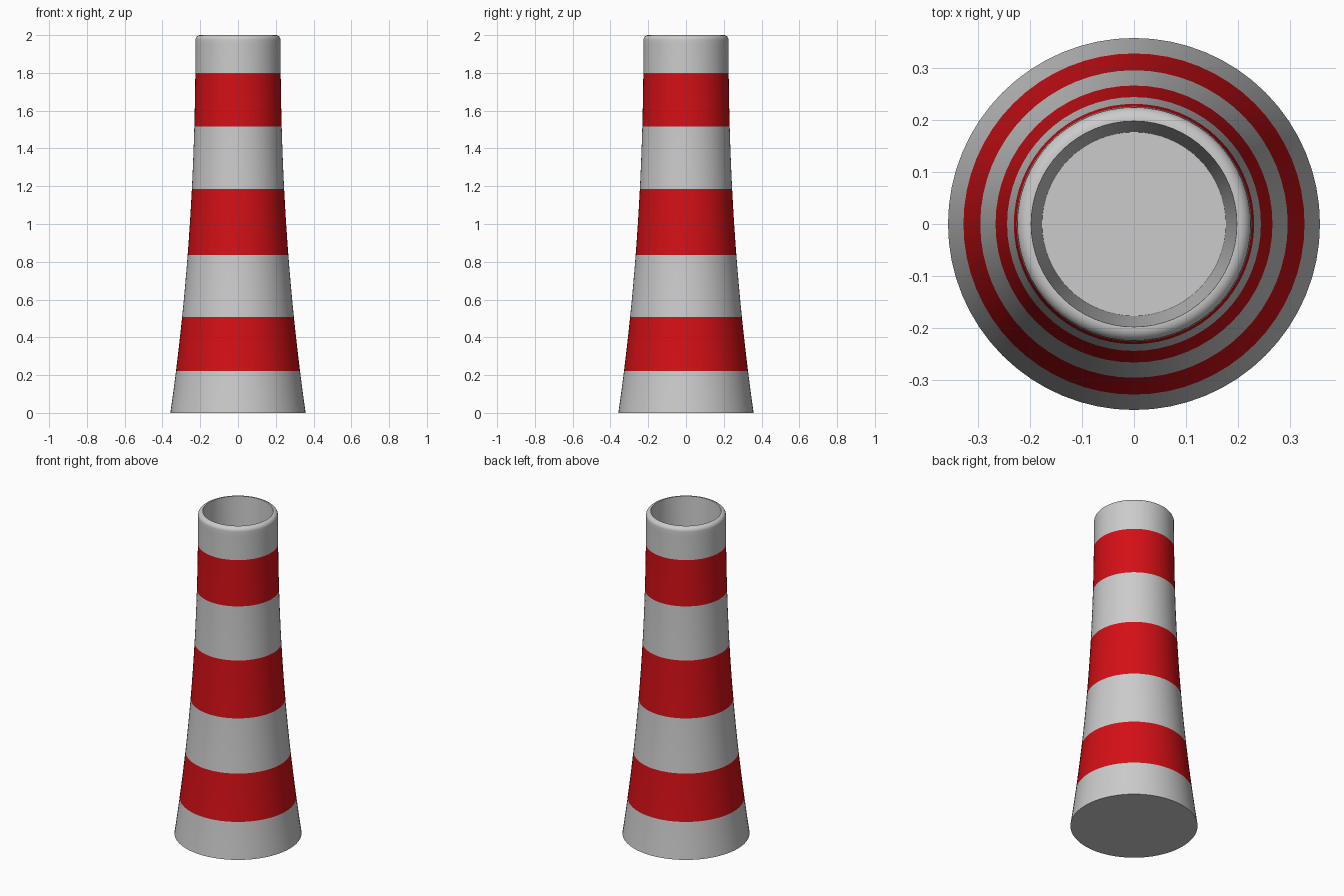
import bpy, math

if "Cube" in bpy.data.objects:
    bpy.data.objects.remove(bpy.data.objects["Cube"])

SIDES = 64

red = bpy.data.materials.new("red_paint")
red.diffuse_color = (0.65, 0.005, 0.008, 1)
red.use_nodes = True
red.node_tree.nodes["Principled BSDF"].inputs["Base Color"].default_value = red.diffuse_color


def radius(z):
    # flared chimney wall, steepening towards the top
    return 0.225 + 0.133 * (1 - z / 2) ** 2.15


def wall(z0, z1, steps=4):
    zs = [z0 + (z1 - z0) * i / steps for i in range(steps + 1)]
    return [(radius(z), z) for z in zs]


def lathe(name, profile, cap_start=False, cap_end=False, mat=None):
    verts, faces = [], []
    for r, z in profile:
        for k in range(SIDES):
            a = 2 * math.pi * k / SIDES
            verts.append((r * math.cos(a), r * math.sin(a), z))
    for i in range(len(profile) - 1):
        for k in range(SIDES):
            n = (k + 1) % SIDES
            a, b = i * SIDES, (i + 1) * SIDES
            faces.append((a + k, a + n, b + n, b + k))
    if cap_start:
        faces.append(tuple(reversed(range(SIDES))))
    if cap_end:
        faces.append(tuple(range(len(verts) - SIDES, len(verts))))
    mesh = bpy.data.meshes.new(name)
    mesh.from_pydata(verts, [], faces)
    obj = bpy.data.objects.new(name, mesh)
    bpy.context.collection.objects.link(obj)
    if mat:
        mesh.materials.append(mat)
    bpy.context.view_layer.objects.active = obj
    obj.select_set(True)
    bpy.ops.object.shade_smooth_by_angle(angle=math.radians(30))
    obj.select_set(False)
    return obj


# Base with closed underside
lathe("base", wall(0, 0.222), cap_start=True)

# Alternating painted bands up the stack
levels = [0.222, 0.507, 0.836, 1.185, 1.515, 1.8]
for i, (lo, hi) in enumerate(zip(levels, levels[1:])):
    painted = i % 2 == 0
    lathe(f"{'red' if painted else 'grey'}_band_{i + 1}", wall(lo, hi),
          mat=red if painted else None)

# Mouth: rounded rim, then the tapering flue with its floor
rim = [(0.2 + 0.025 * math.cos(t * math.pi / 12),
        1.975 + 0.025 * math.sin(t * math.pi / 12)) for t in range(7)]
flue = [(0.198, 2.0), (0.177, 1.5)]
lathe("mouth", wall(1.8, 1.95) + rim + flue, cap_end=True)
